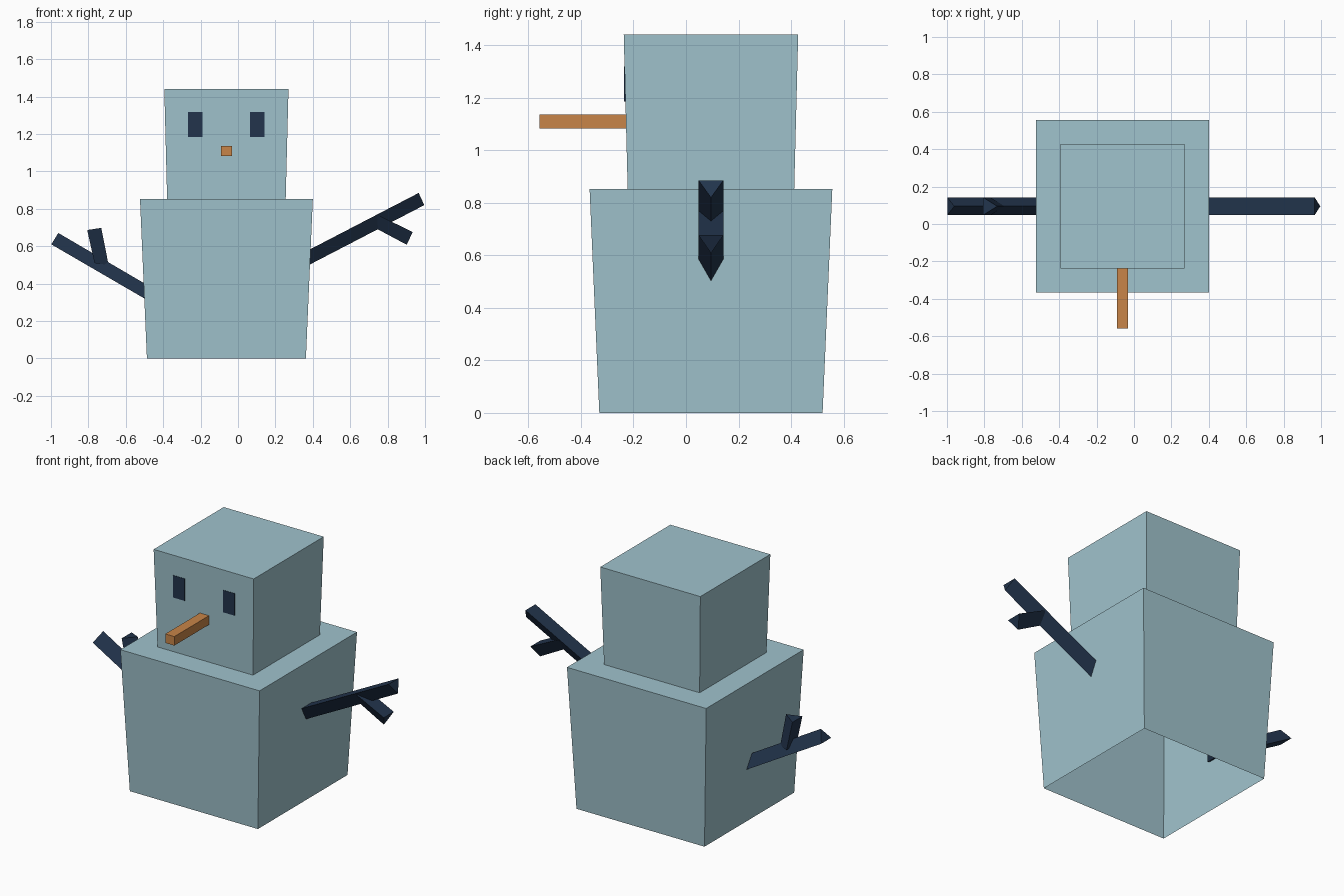
import bpy, bmesh
from mathutils import Vector

if "Cube" in bpy.data.objects:
    bpy.data.objects.remove(bpy.data.objects["Cube"])

CX, CY = -0.062, 0.095      # axis of the stacked blocks


def material(name, rgb):
    m = bpy.data.materials.new(name)
    m.diffuse_color = (*rgb, 1)
    m.use_nodes = True
    m.node_tree.nodes["Principled BSDF"].inputs["Base Color"].default_value = m.diffuse_color
    return m


SNOW = material("pale ice blue", (0.352, 0.546, 0.610))
CARROT = material("carrot orange", (0.578, 0.235, 0.065))
DARK = material("dark navy", (0.0159, 0.0343, 0.0723))


def finish(bm, name, mat):
    me = bpy.data.meshes.new(name)
    bm.to_mesh(me)
    bm.free()
    me.materials.append(mat)
    ob = bpy.data.objects.new(name, me)
    bpy.context.collection.objects.link(ob)
    return ob


def block(name, z0, z1, half0, half1):
    """Square block widening upward, open underneath."""
    bm = bmesh.new()
    bmesh.ops.create_cube(bm, size=2)
    for v in bm.verts:
        h, z = (half1, z1) if v.co.z > 0 else (half0, z0)
        v.co = Vector((CX + v.co.x * h, CY + v.co.y * h, z))
    bm.normal_update()
    bmesh.ops.delete(bm, geom=[f for f in bm.faces if f.normal.z < -0.9],
                     context='FACES_ONLY')
    return finish(bm, name, SNOW)


def box(name, lo, hi, mat):
    bm = bmesh.new()
    bmesh.ops.create_cube(bm, size=1)
    lo, hi = Vector(lo), Vector(hi)
    for v in bm.verts:
        v.co = (lo + hi) / 2 + v.co * (hi - lo)
    return finish(bm, name, mat)


def stick(name, flat, apex, half=0.047):
    """Three-sided stick: flat side and ridge given as (x, z) start and end."""
    bm = bmesh.new()
    a, b = [[bm.verts.new((f[0], CY - half, f[1])),
             bm.verts.new((f[0], CY + half, f[1])),
             bm.verts.new((p[0], CY, p[1]))] for f, p in zip(flat, apex)]
    bm.faces.new(a)
    bm.faces.new(b)
    for i in range(3):
        j = (i + 1) % 3
        bm.faces.new((a[i], a[j], b[j], b[i]))
    bmesh.ops.recalc_face_normals(bm, faces=bm.faces)
    return finish(bm, name, DARK)


# Snow blocks
block("body", 0, 0.853, 0.425, 0.462)
block("head", 0.853, 1.44, 0.317, 0.332)

# Face
box("nose", (-0.092, -0.558, 1.082), (-0.032, -0.224, 1.136), CARROT)
for side, x in (("left", -0.228), ("right", 0.104)):
    box(side + "_eye", (x - 0.039, -0.236, 1.185), (x + 0.039, -0.2275, 1.318), DARK)

# Stick arms, each with one twig
stick("right_arm", [(0.34, 0.56), (0.966, 0.885)], [(0.37, 0.495), (0.996, 0.82)])
stick("right_twig", [(0.75, 0.766), (0.934, 0.676)], [(0.715, 0.708), (0.902, 0.608)])
stick("left_arm", [(-0.48, 0.309), (-0.998, 0.61)], [(-0.443, 0.368), (-0.961, 0.671)])
stick("left_twig", [(-0.767, 0.51), (-0.806, 0.687)], [(-0.692, 0.50), (-0.731, 0.698)])
